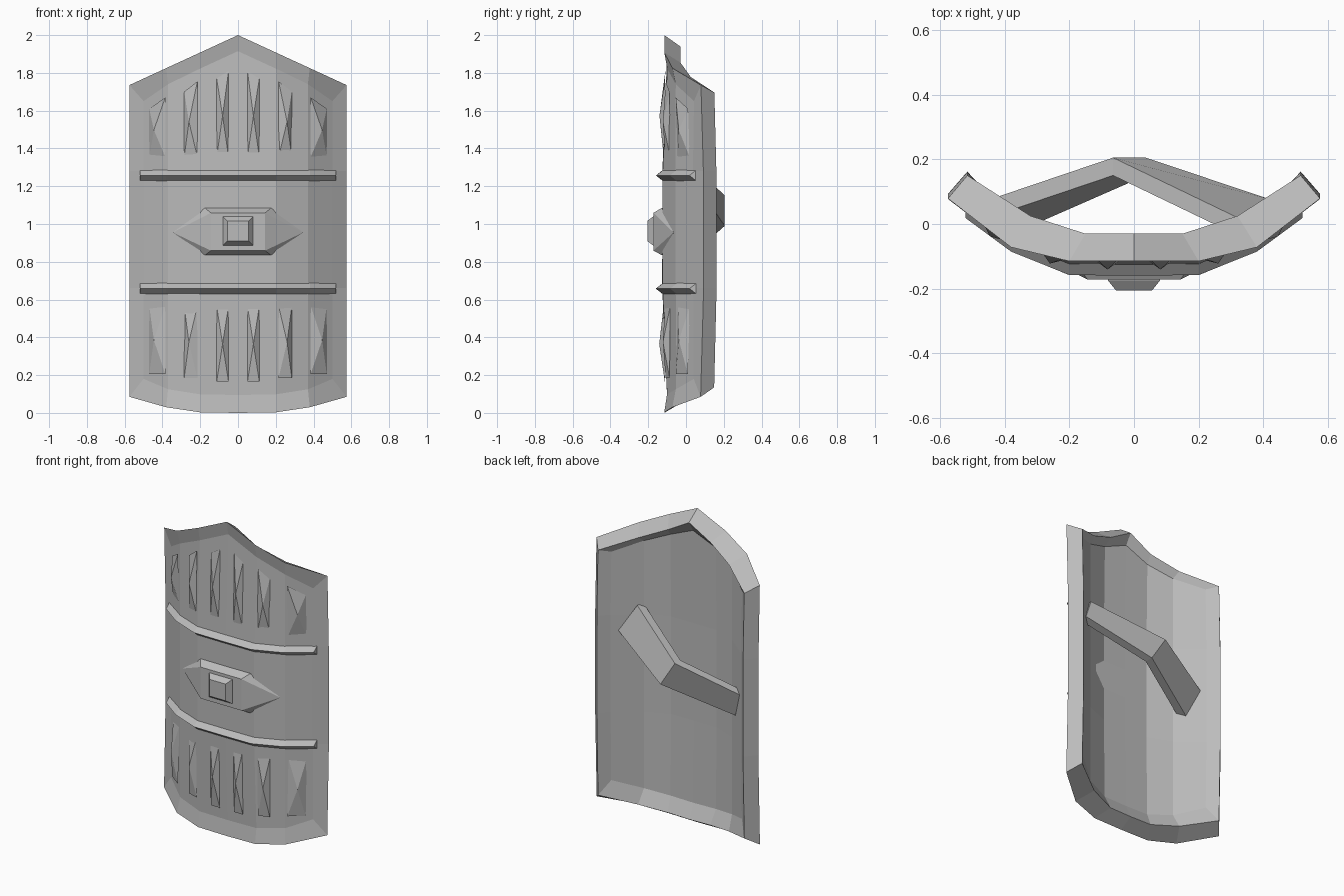
import bpy
import bmesh

if "Cube" in bpy.data.objects:
    bpy.data.objects.remove(bpy.data.objects["Cube"], do_unlink=True)

grey = bpy.data.materials.new("plain_grey")
grey.use_nodes = True
GREY = (0.5, 0.5, 0.5, 1)
grey.diffuse_color = GREY
grey.node_tree.nodes["Principled BSDF"].inputs["Base Color"].default_value = GREY


def make(name, verts, faces):
    mesh = bpy.data.meshes.new(name)
    mesh.from_pydata(verts, [], faces)
    bm = bmesh.new()
    bm.from_mesh(mesh)
    bmesh.ops.recalc_face_normals(bm, faces=bm.faces)
    bm.to_mesh(mesh)
    bm.free()
    mesh.materials.append(grey)
    obj = bpy.data.objects.new(name, mesh)
    bpy.context.collection.objects.link(obj)
    return obj


def bridge(a, b, n, closed=True):
    """Quads between two rows of n vertices starting at indices a and b."""
    last = n if closed else n - 1
    return [(a + i, a + (i + 1) % n, b + (i + 1) % n, b + i) for i in range(last)]


def loft(name, sections):
    """Solid through equal-sized cross-sections, capped at both ends."""
    n = len(sections[0])
    faces = [tuple(range(n)), tuple(range(n * (len(sections) - 1), n * len(sections)))]
    for s in range(len(sections) - 1):
        faces += bridge(s * n, s * n + n, n)
    return make(name, [p for s in sections for p in s], faces)


def interp(points, x):
    x = abs(x)
    for (x0, y0), (x1, y1) in zip(points, points[1:]):
        if x <= x1:
            return y0 + (y1 - y0) * (x - x0) / (x1 - x0)
    return points[-1][1]


# Shield outline and curvature
PROFILE = [(0, -.115), (.2, -.115), (.38, -.072), (.575, .075)]
BOW = [(0, -.012), (.2, -.01), (.38, .024), (.575, .02)]
BACK_BOW = [(0, -.012), (.2, -.01), (.575, .024)]
BOTTOM = [(0, 0), (.2, .003), (.38, .03), (.575, .085)]


def top(x):
    return 2 - .46 * abs(x)


def bottom(x):
    return interp(BOTTOM, x)


def bulge(z):
    return max(0, 1 - ((z - .93) / .9) ** 2)


def surface(x, z):
    return interp(PROFILE, x) + interp(BOW, x) * bulge(z)


def mirrored(half):
    return [-v for v in half] + [0] + half[::-1]


# Shield body: front grid, outer rim ring, back rim ring, recessed back grid
OUTER = mirrored([.575, .38, .2])
COLS, ROWS = 7, 4


def grid(xs, drop, ease, rise, depth):
    """Rows of points; drop from the top edge lessens by ease towards the sides."""
    rows = []
    for r in range(ROWS):
        for x, xo in zip(xs, OUTER):
            z = (bottom(xo) + rise, .66, 1.28, top(xo) - drop + ease * abs(xo))[r]
            rows.append((x, depth(x, z, r in (0, ROWS - 1)), z))
    return rows


def back_depth(points):
    return lambda x, z, end: interp(points, x) + interp(BACK_BOW, x) * bulge(z)


BACK = [(0, -.03), (.15, -.03), (.32, .025), (.515, .145)]
INNER = [(0, -.07), (.16, -.07), (.31, -.02), (.46, .09)]
layers = [
    grid(mirrored([.5, .37, .2]), .085, 0, .095,
         lambda x, z, end: surface(x, z) + (.016 if end else 0)),
    grid(OUTER, 0, 0, 0, lambda x, z, end: surface(x, z)),
    grid(mirrored([.515, .32, .15]), .06, .035, .05, back_depth(BACK)),
    grid(mirrored([.46, .31, .16]), .125, .12, .14, back_depth(INNER)),
]
border = ([(c, 0) for c in range(COLS)] + [(COLS - 1, r) for r in range(1, ROWS)]
          + [(c, ROWS - 1) for c in range(COLS - 2, -1, -1)]
          + [(0, r) for r in range(ROWS - 2, 0, -1)])
edge = [r * COLS + c for c, r in border]
size, n = COLS * ROWS, len(edge)
verts = layers[0] + layers[3] + [layer[i] for layer in layers[1:3] for i in edge]
faces = []
for start in (0, size):
    for r in range(ROWS - 1):
        faces += bridge(start + r * COLS, start + (r + 1) * COLS, COLS, closed=False)
ring = 2 * size
faces += bridge(ring, ring + n, n)
for start, outer in ((0, ring), (size, ring + n)):
    for i in range(n):
        j = (i + 1) % n
        faces.append((start + edge[i], start + edge[j], outer + j, outer + i))
make("shield_body", verts, faces)

# Wedge-shaped cross bars following the curve
for name, z in (("upper_bar", 1.257), ("lower_bar", .658)):
    sections = []
    for x in mirrored([.52, .38, .2]):
        y = surface(x, z)
        sections.append([(x, y - .034, z), (x, y + .014, z + .038), (x, y + .014, z - .038)])
    loft(name, sections)

# Raised pyramid shards: inner x, outer x, inner top, outer top
SHARDS = [(.05, .113, 1.81, 1.77), (.215, .285, 1.755, 1.7), (.385, .47, 1.67, 1.61)]


def shard(name, side, x0, x1, zb, zt0, zt1):
    base = [(x0, zb), (x1, zb), (x1, zt1), (x0, zt0)]
    points = [(side * x, surface(x, z) + .006, z) for x, z in base]
    xm, zm = (x0 + x1) / 2, (zb + (zt0 + zt1) / 2) / 2
    slope = (surface(x1, zm) - surface(x0, zm)) / (x1 - x0)
    length = (1 + slope * slope) ** .5
    points.append((side * (xm + .03 * slope / length),
                   surface(xm, zm) - .02 / length, zm))
    make(name, points, [(0, 1, 2, 3)] + [(i, (i + 1) % 4, 4) for i in range(4)])


for side, label in ((-1, "right"), (1, "left")):
    for i, (x0, x1, t0, t1) in enumerate(SHARDS):
        shard(f"upper_shard_{label}_{i}", side, x0, x1, 1.355, t0, t1)
        shard(f"lower_shard_{label}_{i}", side, x0, x1, .165 + .02 * i, .565, .565)

# Central boss: long hexagon rising to a flat rectangular front
MID = .955
outline = [(-.345, 0), (-.175, .13), (.175, .13), (.345, 0), (.175, -.12), (-.175, -.12)]
back = [(x, surface(x, MID) + .03, MID + z) for x, z in outline]
rim = [(x, surface(x, MID) - .003, MID + z) for x, z in outline]
front = [(x * .82, -.172, MID + z * .8) for x, z in outline if z]
make("boss", back + rim + front,
     [tuple(range(6))] + bridge(0, 6, 6)
     + [(12, 13, 14, 15), (7, 8, 13, 12), (10, 11, 15, 14),
        (6, 7, 12), (6, 12, 15), (6, 15, 11), (9, 13, 8), (9, 14, 13), (9, 10, 14)])


# Square stud on the boss
def square(half, y):
    return [(sx * half, y, .963 + sz * half * .95)
            for sx, sz in ((-1, -1), (1, -1), (1, 1), (-1, 1))]


loft("boss_stud", [square(.082, -.165), square(.08, -.175), square(.056, -.205)])

# Diagonal bent grip strap on the back: upper and lower corner of each section
STRAP = [((-.437, .079, 1), (-.367, .028, .832)),
         ((-.065, .205, 1.15), (.037, .205, .99)),
         ((.334, .013, 1.34), (.424, .075, 1.18))]
sections = []
for upper, lower in STRAP:
    inner = [(x, y - .055, z) for x, y, z in (lower, upper)]
    sections.append([upper, lower] + inner)
loft("grip_strap", sections)
